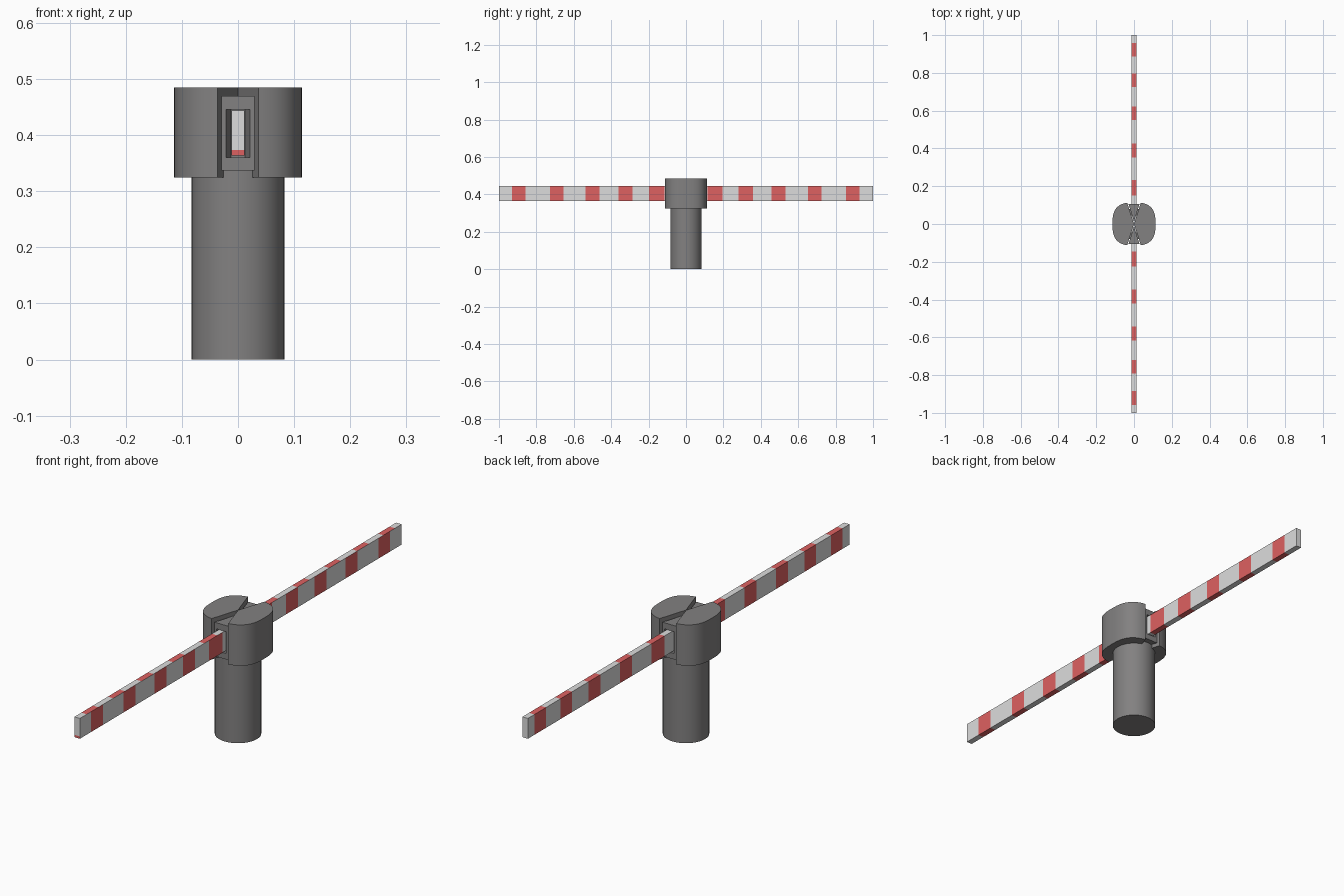
import bpy, bmesh, math
from mathutils import Vector

if "Cube" in bpy.data.objects:
    bpy.data.objects.remove(bpy.data.objects["Cube"])


def material(name, rgb):
    m = bpy.data.materials.new(name)
    m.diffuse_color = (*rgb, 1)
    m.use_nodes = True
    m.node_tree.nodes["Principled BSDF"].inputs["Base Color"].default_value = m.diffuse_color
    return m


GREY = material("dark_grey", (0.225, 0.22, 0.22))
WHITE = material("off_white", (0.72, 0.72, 0.72))
RED = material("stripe_red", (0.73, 0.12, 0.12))


def finish(name, bm, mats, smooth=False):
    bmesh.ops.recalc_face_normals(bm, faces=bm.faces[:])
    me = bpy.data.meshes.new(name)
    bm.to_mesh(me)
    bm.free()
    for m in mats:
        me.materials.append(m)
    ob = bpy.data.objects.new(name, me)
    bpy.context.collection.objects.link(ob)
    if smooth:
        bpy.ops.object.select_all(action='DESELECT')
        bpy.context.view_layer.objects.active = ob
        ob.select_set(True)
        bpy.ops.object.shade_smooth_by_angle(angle=math.radians(35))
    return ob


def prism(name, outline, z0, z1):
    """Extrude a plan outline upward."""
    bm = bmesh.new()
    face = bm.faces.new([bm.verts.new((x, y, z0)) for x, y in outline])
    res = bmesh.ops.extrude_face_region(bm, geom=[face], use_keep_orig=True)
    top = [v for v in res["geom"] if isinstance(v, bmesh.types.BMVert)]
    bmesh.ops.translate(bm, verts=top, vec=(0, 0, z1 - z0))
    return finish(name, bm, [GREY], True)


# Post
N = 40
prism("post", [(0.083 * math.cos(2 * math.pi * i / N), 0.083 * math.sin(2 * math.pi * i / N))
               for i in range(N)], 0, 0.337)

# Two head halves: rounded-square outline with V slots meeting at the centre
def rounded(a, r=0.114, n=2.8):
    c, s = math.cos(a), math.sin(a)
    k = r / (abs(c) ** n + abs(s) ** n) ** (1 / n)
    return k * c, k * s


slot = math.atan2(0.112, 0.036)
for side, name in ((1, "head_right"), (-1, "head_left")):
    pts = [rounded(-slot + 2 * slot * i / 28) for i in range(29)]
    prism(name, [(0.0004 * side, 0)] + [(side * x, y) for x, y in pts], 0.324, 0.485)

# Wedge-shaped arm sockets in the slots, with a recessed opening
rings = [(0.001, 0.337, 0.47, 0.016), (0.029, 0.337, 0.47, 0.105),
         (0.021, 0.36, 0.446, 0.105), (0.0125, 0.36, 0.446, 0.07)]
for side, name in ((-1, "front_socket"), (1, "back_socket")):
    bm = bmesh.new()
    loops = [[bm.verts.new((x, side * y, z)) for x, z in
              ((-h, z0), (h, z0), (h, z1), (-h, z1))] for h, z0, z1, y in rings]
    for a, b in zip(loops, loops[1:]):
        for i in range(4):
            j = (i + 1) % 4
            bm.faces.new((a[i], a[j], b[j], b[i]))
    bm.faces.new(loops[0])
    bm.faces.new(loops[-1])
    finish(name, bm, [GREY])

# Striped arm: right and bottom faces carry one stripe pattern, left and top another
right_stripes = [(-0.93, -0.857), (-0.728, -0.655), (-0.537, -0.463), (-0.36, -0.285), (-0.198, -0.115),
                 (0.115, 0.195), (0.282, 0.357), (0.458, 0.532), (0.652, 0.725), (0.855, 0.928)]
left_stripes = [(-0.957, -0.885), (-0.792, -0.72), (-0.617, -0.542), (-0.42, -0.347), (-0.226, -0.145),
                (0.15, 0.233), (0.353, 0.427), (0.55, 0.623), (0.725, 0.798), (0.887, 0.959)]
bm = bmesh.new()
bmesh.ops.create_cube(bm, size=1)
for v in bm.verts:
    v.co = Vector((v.co.x * 0.024, v.co.y * 2, 0.404 + v.co.z * 0.08))
for y in sorted({e for s in right_stripes + left_stripes for e in s}):
    bmesh.ops.bisect_plane(bm, geom=bm.verts[:] + bm.edges[:] + bm.faces[:],
                           plane_co=(0, y, 0), plane_no=(0, 1, 0))
bmesh.ops.bisect_plane(bm, geom=bm.verts[:] + bm.edges[:] + bm.faces[:],
                       plane_co=(0, 0, 0.373), plane_no=(0, 0, 1))
bm.normal_update()
for f in bm.faces:
    c, n = f.calc_center_median(), f.normal
    if abs(n.y) > 0.5:  # ends: white, with a red foot on the front end
        f.material_index = int(n.y < 0 and c.z < 0.373)
    else:
        stripes = right_stripes if n.x > 0.5 or n.z < -0.5 else left_stripes
        f.material_index = int(any(a < c.y < b for a, b in stripes))
finish("barrier_arm", bm, [WHITE, RED])
